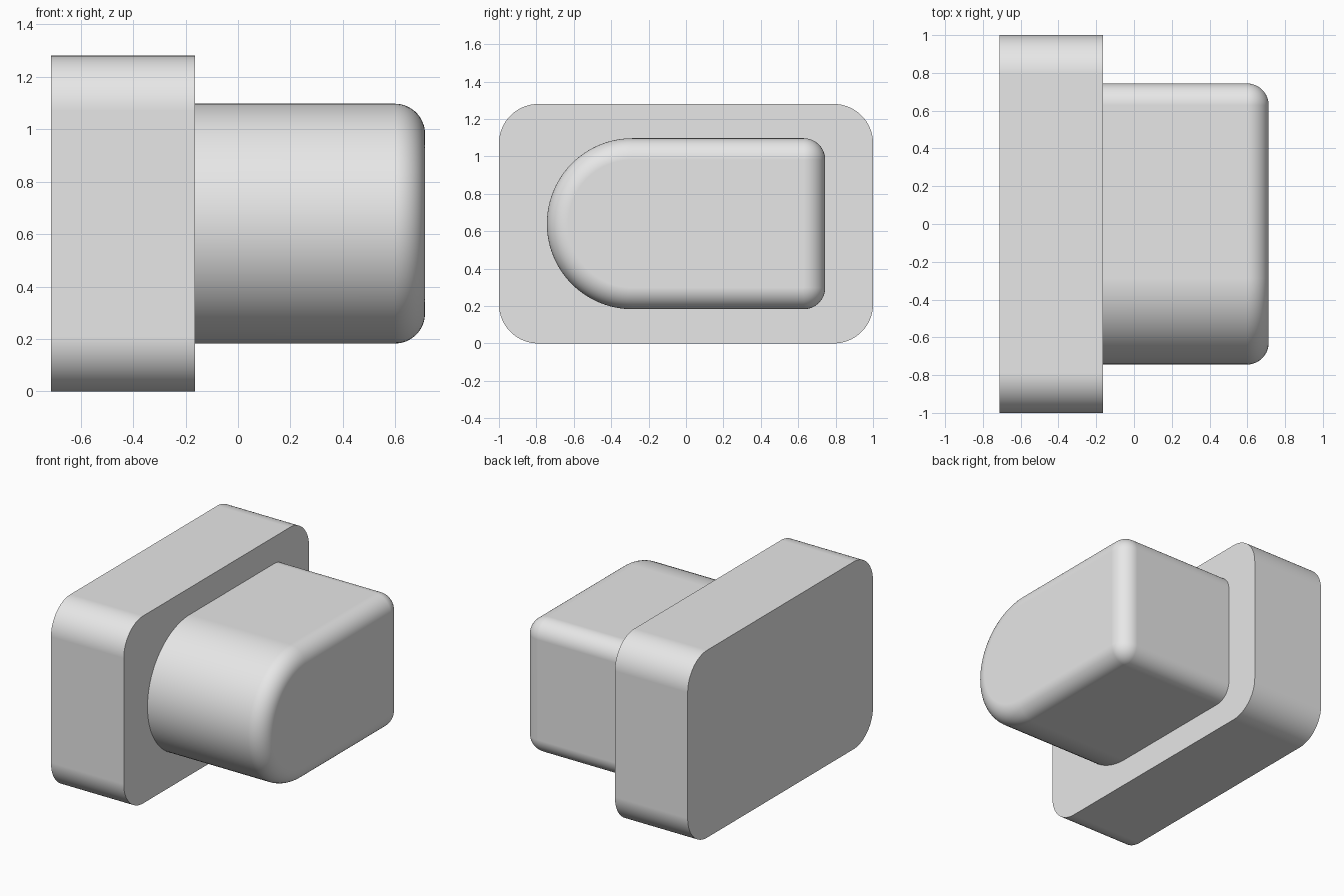
import bpy
import bmesh
from math import sin, cos, pi

if "Cube" in bpy.data.objects:
    bpy.data.objects.remove(bpy.data.objects["Cube"], do_unlink=True)

grey = bpy.data.materials.new("light grey")
grey.use_nodes = True
grey.diffuse_color = (0.8, 0.8, 0.8, 1)
grey.node_tree.nodes["Principled BSDF"].inputs["Base Color"].default_value = (0.8, 0.8, 0.8, 1)

MID_Z = 0.64


def outline(half_y, half_z, round_front, round_back, inset, steps=24):
    """Rounded rectangle in the YZ plane, shrunk by inset."""
    points = []
    corners = [(1, 1, round_back), (-1, 1, round_front),
               (-1, -1, round_front), (1, -1, round_back)]
    for i, (sy, sz, radius) in enumerate(corners):
        for k in range(steps + 1):
            a = (i + k / steps) * pi / 2
            points.append((sy * (half_y - radius) + (radius - inset) * cos(a),
                           MID_Z + sz * (half_z - radius) + (radius - inset) * sin(a)))
    return points


def loft(name, sections, cap_start):
    """Skin a list of (x, outline) sections and cap the ends."""
    bm = bmesh.new()
    rings = [[bm.verts.new((x, y, z)) for y, z in pts] for x, pts in sections]
    for a, b in zip(rings, rings[1:]):
        for i in range(len(a)):
            j = (i + 1) % len(a)
            bm.faces.new((a[i], a[j], b[j], b[i]))
    bm.faces.new(rings[-1])
    if cap_start:
        bm.faces.new(rings[0][::-1])
    bmesh.ops.remove_doubles(bm, verts=bm.verts, dist=0.00005)
    mesh = bpy.data.meshes.new(name)
    bm.to_mesh(mesh)
    bm.free()
    mesh.materials.append(grey)
    obj = bpy.data.objects.new(name, mesh)
    bpy.context.collection.objects.link(obj)
    bpy.ops.object.select_all(action="DESELECT")
    obj.select_set(True)
    bpy.context.view_layer.objects.active = obj
    bpy.ops.object.shade_smooth_by_angle(angle=pi / 6)
    # Keep the flat faces looking flat beside the rounded edges
    normals = obj.modifiers.new("flat faces", "WEIGHTED_NORMAL")
    normals.keep_sharp = True
    return obj


# Base plate with rounded corners
plate_back, plate_front, tip = -0.713, -0.163, 0.713
plate = outline(1, MID_Z, 0.21, 0.21, 0)
loft("base_plate", [(plate_back, plate), (plate_front, plate)], True)

# D-shaped knob: half-round front, small back corners, rounded outer rim
half_y, half_z, fillet = 0.744, 0.457, 0.115
sections = [(plate_front, outline(half_y, half_z, half_z, fillet, 0))]
rim_steps = 16
for k in range(rim_steps + 1):
    a = k / rim_steps * pi / 2
    sections.append((tip - fillet * (1 - sin(a)),
                     outline(half_y, half_z, half_z, fillet, fillet * (1 - cos(a)))))
loft("knob", sections, False)
